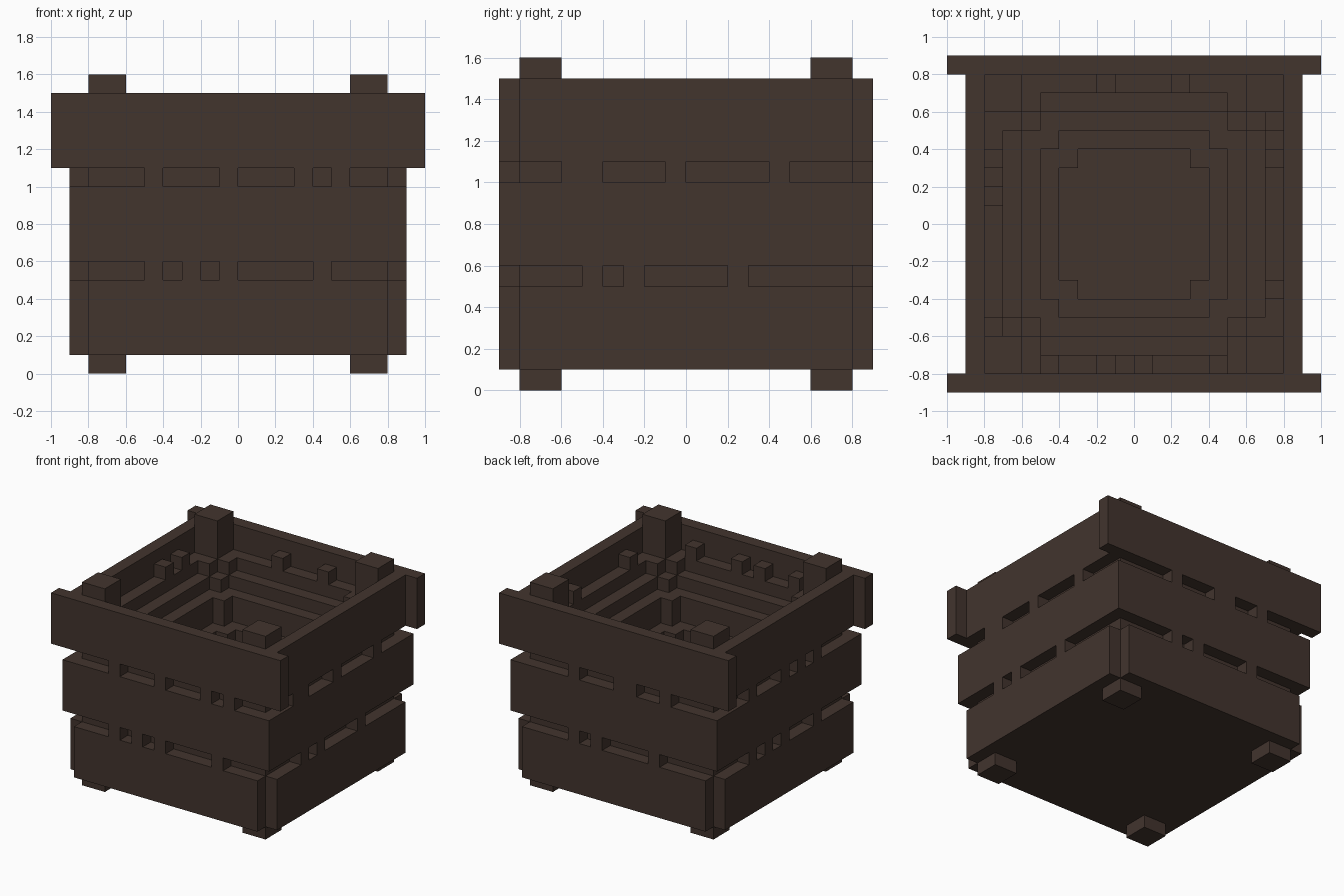
import bpy, bmesh, math

if "Cube" in bpy.data.objects:
    bpy.data.objects.remove(bpy.data.objects["Cube"])

wood = bpy.data.materials.new("dark_brown_wood")
wood.diffuse_color = (0.0545, 0.0345, 0.0265, 1)
wood.use_nodes = True
wood.node_tree.nodes["Principled BSDF"].inputs["Base Color"].default_value = wood.diffuse_color


def finish(name, bm):
    me = bpy.data.meshes.new(name)
    bm.to_mesh(me)
    bm.free()
    me.materials.append(wood)
    ob = bpy.data.objects.new(name, me)
    bpy.context.collection.objects.link(ob)
    return ob


def box(name, x0, x1, y0, y1, z0, z1):
    bm = bmesh.new()
    bmesh.ops.create_cube(bm, size=1)
    for v in bm.verts:
        v.co = (x1 if v.co.x > 0 else x0, y1 if v.co.y > 0 else y0, z1 if v.co.z > 0 else z0)
    return finish(name, bm)


# Corner posts
for sx in (-0.7, 0.7):
    for sy in (-0.7, 0.7):
        box("corner_post", sx - 0.1, sx + 0.1, sy - 0.1, sy + 0.1, 0, 1.6)

# Three tiers of planks: bottom height, half length of front/back and of side planks
for tier, z, fx, sy in (("lower", 0.1, 0.8, 0.8), ("middle", 0.6, 0.9, 0.8), ("upper", 1.1, 1.0, 0.8)):
    box(tier + "_front_plank", -fx, fx, -0.9, -0.8, z, z + 0.4)
    box(tier + "_back_plank", -fx, fx, 0.8, 0.9, z, z + 0.4)
    box(tier + "_left_plank", -0.9, -0.8, -sy, sy, z, z + 0.4)
    box(tier + "_right_plank", 0.8, 0.9, -sy, sy, z, z + 0.4)

# Spacer blocks in the two gaps between tiers, as (start, end) along each wall
spacers = {
    "front": {0.5: [(-.5, -.4), (-.3, -.2), (-.1, 0), (.4, .5)],
              1.0: [(-.5, -.4), (-.1, 0), (.3, .4), (.5, .6)]},
    "back": {0.5: [(.3, .4), (.1, .2), (-.4, -.3)],
             1.0: [(.3, .4), (-.2, 0), (-.5, -.4)]},
    "right": {0.5: [(-.5, -.4), (-.3, -.2), (.2, .3)],
              1.0: [(-.6, -.4), (-.1, 0), (.4, .5)]},
    "left": {0.5: [(.4, .5), (.2, .3), (0, .1), (-.4, -.3)],
             1.0: [(.4, .5), (0, .1), (-.2, -.1), (-.4, -.3)]},
}
for side, gaps in spacers.items():
    s = -1 if side in ("front", "left") else 1
    lo, hi = sorted((s * 0.8, s * 0.9))
    for z, runs in gaps.items():
        for a, b in runs:
            if side in ("front", "back"):
                box(side + "_spacer", a, b, lo, hi, z, z + 0.1)
            else:
                box(side + "_spacer", lo, hi, a, b, z, z + 0.1)

# Stepped bowl filling: 0.1 cells, each with a height set by its distance from the centre
stubs = {(-2, 7), (2, 7), (-8, 3), (-8, 1), (-8, -6), (7, 3), (7, -4), (7, 5),
         (-2, -8), (0, -8), (4, -8), (-5, -8)}


def height(i, j):
    if not (-8 <= i < 8 and -8 <= j < 8):
        return 0.1
    a, b = abs(i + 0.5), abs(j + 0.5)
    big, small = max(a, b), min(a, b)
    if small > 6:
        return 1.6                       # corner post
    if (i, j) in stubs:
        return 1.4
    if big > 7 or (big > 6 and small > 5):
        return 1.3
    if big > 6 or small > 5:
        return 1.2
    if big > 5 or small > 4:
        return 1.1
    if big > 4 or small > 3:
        return 0.9
    return 0.8


bm = bmesh.new()


def quad(*pts):
    bm.faces.new([bm.verts.new(p) for p in pts])


for i in range(-8, 8):
    for j in range(-8, 8):
        h = height(i, j)
        x0, x1, y0, y1 = i / 10, (i + 1) / 10, j / 10, (j + 1) / 10
        quad((x0, y0, .1), (x0, y1, .1), (x1, y1, .1), (x1, y0, .1))
        if h > 1.5:
            continue
        quad((x0, y0, h), (x1, y0, h), (x1, y1, h), (x0, y1, h))
        # Walls down to each lower neighbour
        for di, dj, p, q in ((-1, 0, (x0, y1), (x0, y0)), (1, 0, (x1, y0), (x1, y1)),
                             (0, -1, (x0, y0), (x1, y0)), (0, 1, (x1, y1), (x0, y1))):
            n = height(i + di, j + dj)
            if n < h:
                quad((*p, n), (*q, n), (*q, h), (*p, h))
bmesh.ops.remove_doubles(bm, verts=bm.verts, dist=0.001)
bmesh.ops.dissolve_limit(bm, angle_limit=math.radians(1), verts=bm.verts, edges=bm.edges)
finish("stepped_filling", bm)
